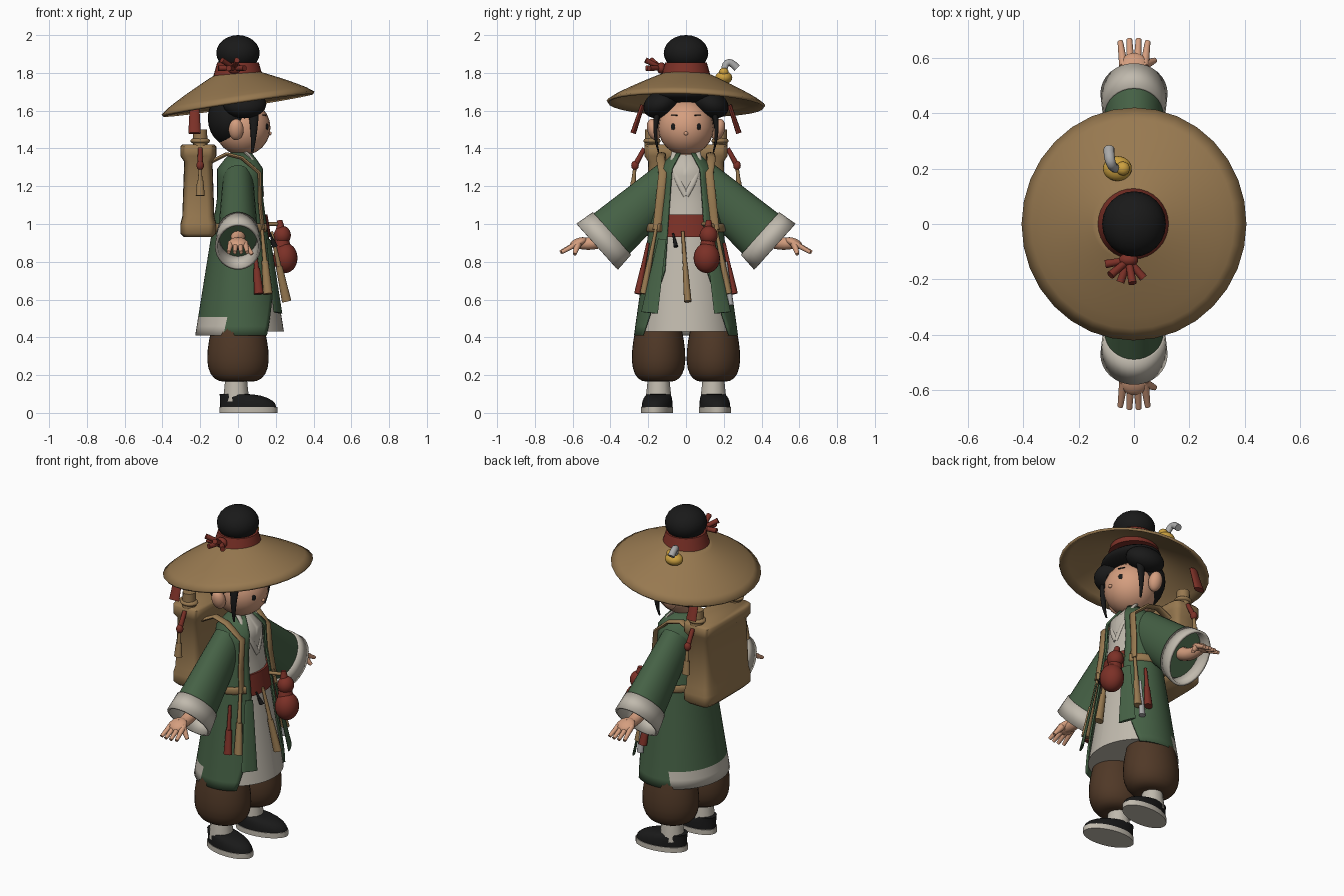
import bpy, bmesh
from math import sin, cos, pi, radians, copysign
from mathutils import Vector as V, Matrix

if "Cube" in bpy.data.objects:
    bpy.data.objects.remove(bpy.data.objects["Cube"])

def material(name, *rgb):
    made = bpy.data.materials.new(name)
    made.use_nodes = True
    made.diffuse_color = (*rgb, 1)
    made.node_tree.nodes["Principled BSDF"].inputs["Base Color"].default_value = (*rgb, 1)
    return made

STRAW = material("straw brown", .31, .19, .08)
GREEN = material("robe green", .06, .12, .06)
CREAM = material("cream cloth", .53, .49, .42)
BROWN = material("trouser brown", .08, .04, .02)
RED = material("dark red", .2, .03, .02)
SKIN = material("skin", .66, .34, .21)
BLACK = material("black", .01, .01, .01)
YELLOW = material("yellow", .6, .35, .05)
GREY = material("grey", .4, .4, .4)

def skin_rings(name, rings, mat, closed=True, cap=True, thickness=0):
    """Join rows of points into a smooth surface."""
    mesh = bpy.data.meshes.new(name)
    bm = bmesh.new()
    rows = [[bm.verts.new(point) for point in ring] for ring in rings]
    count = len(rows[0])
    for low, high in zip(rows, rows[1:]):
        for i in range(count if closed else count - 1):
            j = (i + 1) % count
            bm.faces.new((low[i], low[j], high[j], high[i]))
    if cap:
        bm.faces.new(rows[0][::-1])
        bm.faces.new(rows[-1])
    bmesh.ops.recalc_face_normals(bm, faces=bm.faces)
    bm.to_mesh(mesh)
    bm.free()
    mesh.materials.append(mat)
    mesh.shade_smooth()
    mesh.set_sharp_from_angle(angle=radians(50))
    part = bpy.data.objects.new(name, mesh)
    bpy.context.collection.objects.link(part)
    if thickness:
        part.modifiers.new("thickness", 'SOLIDIFY').thickness = thickness
    return part

def ellipse(centre, wide, deep, sides, power=1):
    def bend(value):
        return copysign(abs(value) ** power, value)
    turns = [2 * pi * i / sides for i in range(sides)]
    return [V(centre) + V(wide) * bend(cos(a)) + V(deep) * bend(sin(a)) for a in turns]

def stack(name, rows, mat, y=0, yaw=0, sides=32, power=1, **options):
    """Stand ellipses on each other: height, centre x, half x, half y."""
    turn = Matrix.Rotation(yaw, 3, 'Z')
    rings = [ellipse(turn @ V((x, 0, z)) + V((0, y, 0)), turn @ V((rx, 0, 0)),
                     turn @ V((0, ry, 0)), sides, power) for z, x, rx, ry in rows]
    return skin_rings(name, rings, mat, **options)

def tube(name, path, start, end, mat, side=(1, 0, 0), flat=1, sides=12, **options):
    """Sweep a tapering ellipse; three points make a curve, more stay as given."""
    points = [V(p) for p in path]
    if len(points) == 3:
        a, b, c = points
        points = [a.lerp(b, t / 8).lerp(b.lerp(c, t / 8), t / 8) for t in range(9)]
    rings, last = [], len(points) - 1
    for i, point in enumerate(points):
        along = (points[min(i + 1, last)] - points[max(i - 1, 0)]).normalized()
        deep = along.cross(V(side)).normalized()
        radius = start + (end - start) * i / last
        rings.append(ellipse(point, deep.cross(along) * radius, deep * radius * flat, sides))
    return skin_rings(name, rings, mat, **options)

def ball(name, place, size, mat, tilt=0, turn=0):
    bpy.ops.mesh.primitive_uv_sphere_add(segments=24, ring_count=12, location=place, rotation=(tilt, 0, turn))
    part = bpy.context.object
    part.name, part.scale = name, size
    part.data.materials.append(mat)
    bpy.ops.object.shade_smooth()

def pendant(name, top, bottom, size, mat):
    """A cord that ends in a widening tassel."""
    top, bottom = V(top), V(bottom)
    middle = top.lerp(bottom, .5)
    tube(name + "_cord", [top, middle], size / 3, size / 2, mat)
    tube(name, [middle, bottom], size * .7, size, mat, flat=.8)

def on_body(degrees, z, gap=0):
    """Point on the robe, which flares to the hem and closes at the neck."""
    angle = radians(degrees)
    close = min(1, (1.42 - z) / .12)
    rx = max(.11, .22 - .16 * (z - .45)) * close + gap
    ry = (.25 - .14 * (z - .45)) * close + gap
    return V((.02 + rx * cos(angle), ry * sin(angle), z))

def on_head(azimuth, elevation):
    a, e = radians(azimuth), radians(elevation)
    return HEAD + V((cos(a) * cos(e), sin(a) * cos(e), sin(e))) * HEAD_SIZE

HEAD, HEAD_SIZE = V((.025, 0, 1.51)), .147

# Robes: closed inner robe, sash, and a coat left open at the front
def robe_rows(start, end, gap, opening, steps):
    rows = []
    for i in range(steps + 1):
        z = start + (end - start) * i / steps
        edge = opening(z)
        rows.append([on_body(edge + (360 - 2 * edge) * k / 48, z, gap) for k in range(49)])
    return rows

def front_opening(z):
    return 30 + 80 * max(0, .75 - z)

def no_opening(z):
    return 0

skin_rings("inner_robe", robe_rows(.43, 1.4, 0, no_opening, 20), CREAM)
skin_rings("sash", robe_rows(.93, 1.05, .012, no_opening, 2), RED)
coat = skin_rings("coat", robe_rows(.41, 1.39, .02, front_opening, 20), GREEN, closed=False, cap=False, thickness=.01)
coat.data.materials.append(CREAM)
for face in coat.data.polygons:
    if face.center.z < .5 and face.center.x < -.07:
        face.material_index = 1

# Sleeves, cuffs and hands
def arm(s):
    shoulder, wrist = V((0, s * .08, 1.23)), V((0, s * .47, .88))
    across = (0, s * .67, .74)
    tube("sleeve", [shoulder, shoulder.lerp(wrist, .85)], .11, .145, GREEN, across, .74, 32)
    tube("cuff", [shoulder.lerp(wrist, t) for t in (.8, 1)], .152, .164, CREAM, across, .74, 32,
         cap=False, thickness=.015)
    palm = V((0, s * .57, .9))
    tube("wrist", [shoulder.lerp(wrist, .8), wrist, palm], .04, .03, SKIN)
    ball("palm", palm, (.05, .05, .025), SKIN, tilt=-s * .4)
    for spread in (-1.5, -.5, .5, 1.5):
        reach = .1 - .008 * abs(spread)
        tube("finger", [palm + V((spread * .025, 0, 0)), palm + V((spread * .033, s * reach, -.05))], .016, .01, SKIN)
    tube("thumb", [palm + V((.03, 0, 0)), palm + V((.075, s * .02, -.06))], .02, .01, SKIN)

# Gathered trousers, socks and shoes
def leg(s):
    y = s * .145
    trousers, upper = [], []
    for i in range(11):
        radius = .163 * sin(.45 + .21 * i)
        trousers.append((.165 + .0045 * i * i, 0, radius, radius * .87))
    stack("trouser_leg", trousers, BROWN, y)
    tube("sock", [(-.01, y, .2), (-.01, y, .06)], .055, .07, CREAM)
    for i in range(7):
        rise, run = sin(pi * i / 12), cos(pi * i / 12)
        upper.append((.03 + .07 * rise, -.03 + .085 * run, .07 + .08 * run, .055 + .025 * run))
    stack("shoe", upper, BLACK, y, s * .14)
    stack("sole", [(z, .055, .155, .083) for z in (0, .03)], CREAM, y, s * .14)

# Straps, hat ribbons and hanging pieces
def trimmings(s):
    tube("collar", [on_body(s * 70, 1.38, .02), on_body(s * 35, 1.3, .02), on_body(0, 1.15, 0)],
         .02, .015, CREAM, (0, 1, 0), .5)
    tube("coat_panel", [on_body(s * 36, .92, .03), on_body(s * 42, .53, .05)], .025, .05, GREEN, (-.5, s, 0), .15)
    tube("shoulder_strap", [(-.14, s * .13, 1.33), (-.06, s * .13, 1.37), (.02, s * .135, 1.35)]
         + [on_body(s * 48, z, .03) for z in (1.27, 1.1, .97)], .023, .023, STRAW, (0, 1, 0), .45)
    tube("waist_strap", [on_body(s * a, .98, .03) for a in range(40, 161, 20)], .023, .023, STRAW, (0, 0, 1), .4)
    post = V((-.2, s * .18, 1.4))
    tube("pack_post", [post, post + V((0, 0, .1))], .04, .036, STRAW)
    ball("post_ring", post + V((0, 0, .04)), (.052, .046, .02), STRAW)
    tube("hat_ribbon", [(-.23, s * .23, 1.63), (-.23, s * .28, 1.48)], .025, .033, RED, flat=.45)
    hook = V((-.2, s * .27, 1.31))
    tube("pack_cord", [(-.2, s * .22, 1.4), hook], .012, .015, RED)
    ball("pack_bead", hook, (.02, .02, .025), RED)
    pendant("pack_tassel", hook, hook + V((0, s * .015, -.16)), .024, STRAW)
    pendant("belt_tassel", on_body(s * 68, .9, .03), on_body(s * 68, .63, .05), .025, RED)
    pendant("belt_tail", on_body(s * 50, .98, .03), on_body(s * 55, .63, .05), .025, STRAW)

# Ears, hair lobes, side locks, painted eyes and brows
def head_side(s):
    ball("ear", (-.01, s * .17, 1.5), (.04, .035, .058), SKIN, tilt=-s * .3)
    ball("hair_lobe", (.035, s * .135, 1.635), (.115, .095, .07), BLACK, tilt=-s * .45)
    tube("side_lock", [(.08, s * .14, 1.63), (.09, s * .18, 1.5), (.075, s * .145, 1.38)], .032, .006, BLACK, flat=.6)
    ball("eye", on_head(s * 28, 2), (.004, .013, .017), BLACK, turn=s * .5)
    tube("brow", [on_head(s * a, 27) for a in (20, 28, 36)], .004, .003, BLACK)

for side in (-1, 1):
    arm(side)
    leg(side)
    trimmings(side)
    head_side(side)

# Head, hair and topknot
tube("neck", [(.02, 0, 1.34), (.02, 0, 1.42)], .05, .05, SKIN)
ball("head", HEAD, [HEAD_SIZE] * 3, SKIN)
ball("nose", on_head(0, -12), (.01, .012, .01), SKIN)
ball("back_hair", (-.045, 0, 1.56), (.115, .165, .145), BLACK)
ball("crown_hair", (.02, 0, 1.69), (.145, .19, .05), BLACK)
ball("bun", (0, 0, 1.905), (.115, .118, .095), BLACK)

# Tilted straw hat, its band and tied ribbon
slope = [i / 8 for i in range(9)]
hat = stack("hat", [(.17 * t ** .85, 0, .41 - .32 * t, .42 - .33 * t) for t in slope], STRAW, cap=False, thickness=.015)
hat.location.z = 1.64
hat.rotation_euler = (-.03, -.15, 0)
tube("hair_band", [(0, 0, 1.75), (0, 0, 1.855)], .14, .11, RED, sides=32)
knot = V((-.02, -.13, 1.825))
ball("ribbon_knot", knot, (.035, .025, .03), RED)
for i in range(5):
    fan = radians(190 + 30 * i)
    tube("ribbon_end", [knot, knot + V((cos(fan), sin(fan), i % 2 / 2)) * .085], .012, .015, RED, (0, 0, 1))

# Yellow hat ornament with a grey plume
ornament = V((-.06, .2, 1.775))
ball("ornament", ornament, (.052, .045, .035), YELLOW)
ball("ornament_bud", ornament + V((.02, 0, .03)), (.025, .025, .022), YELLOW)
tube("plume", [ornament, ornament + V((-.03, 0, .13)), ornament + V((-.03, .07, .05))], .016, .02, GREY)

# Backpack with a flared foot and a lipped top
FLARES = (.93, 0), (.95, .02), (1, .02), (1.04, .01), (1.33, 0), (1.36, .02), (1.41, .02), (1.42, .01)
stack("backpack", [(z, -.21, .075 + flare, .2 + flare) for z, flare in FLARES], STRAW, power=.35)

# Gourd, centre tail and charms on the sash
ball("gourd_bowl", (.25, .11, .82), (.065, .07, .08), RED)
ball("gourd_top", (.235, .12, .94), (.045, .048, .05), RED)
tube("gourd_neck", [(.24, .115, .85), (.22, .12, 1.02)], .05, .014, RED)
tube("gourd_cord", [on_body(30, 1), (.22, .12, 1)], .01, .01, STRAW)
pendant("centre_tail", on_body(-5, .96, .02), on_body(2, .59, .04), .025, STRAW)
pendant("dark_charm", on_body(-20, .95, .02), on_body(-14, .88, .03), .015, BLACK)
pendant("grey_charm", on_body(58, .8, .05), on_body(60, .57, .04), .02, GREY)
